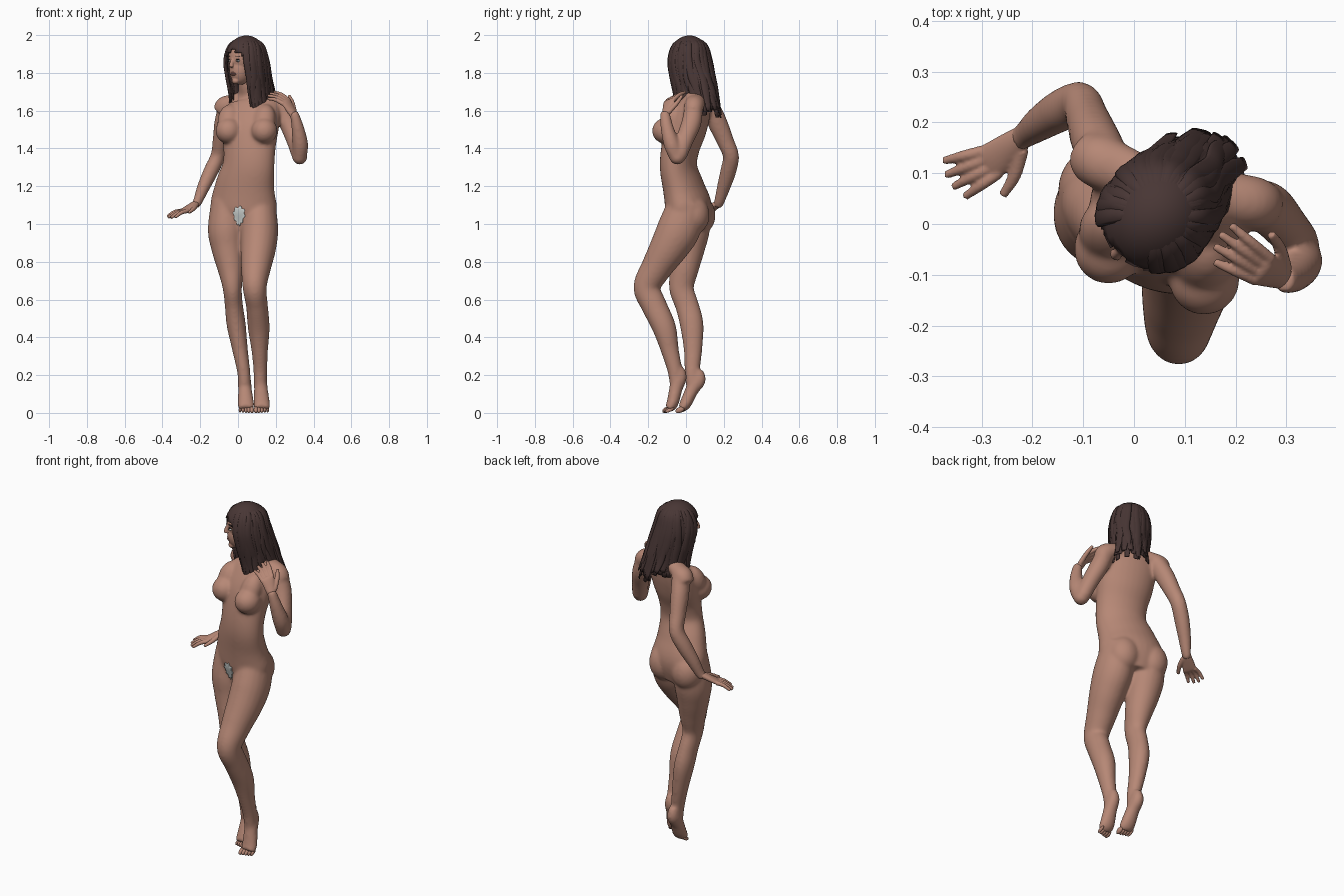
import bpy, bmesh, math, random
from mathutils import Vector, Matrix

random.seed(4)
if "Cube" in bpy.data.objects:
    bpy.data.objects.remove(bpy.data.objects["Cube"])


def material(name, rgb):
    m = bpy.data.materials.new(name)
    m.use_nodes = True
    m.diffuse_color = (*rgb, 1)
    bsdf = m.node_tree.nodes["Principled BSDF"]
    bsdf.inputs["Base Color"].default_value = (*rgb, 1)
    bsdf.inputs["Roughness"].default_value = 0.7
    return m


SKIN = material("skin", (0.47, 0.245, 0.18))
HAIR = material("dark brown hair", (0.065, 0.037, 0.035))
PALE = material("pale leaf and eye white", (0.68, 0.72, 0.70))
LIP = material("lips", (0.38, 0.165, 0.13))
DARK = material("dark eye", (0.03, 0.02, 0.02))


def axis(yaw):
    """Sideways direction (model's left) of a part turned by yaw degrees."""
    return Vector((math.cos(math.radians(yaw)), math.sin(math.radians(yaw)), 0))


def spline(rows, steps=5):
    """Catmull-Rom through rows of any length."""
    r = [Vector(p) for p in rows]
    r = [2 * r[0] - r[1]] + r + [2 * r[-1] - r[-2]]
    out = []
    for a, b, c, d in zip(r, r[1:], r[2:], r[3:]):
        for i in range(steps):
            t = i / steps
            out.append(0.5 * (2 * b + (c - a) * t + (2 * a - 5 * b + 4 * c - d) * t * t
                              + (3 * b - a - 3 * c + d) * t ** 3))
    return out + [r[-2]]


def tube(bm, rows, side=Vector((1, 0, 0)), seg=20, steps=5):
    """Closed loft through rows of x, y, z, half width, half depth."""
    rows = spline(rows, steps)
    pts = [Vector(r[:3]) for r in rows]
    rings = []
    for i, r in enumerate(rows):
        t = (pts[min(i + 1, len(pts) - 1)] - pts[max(i - 1, 0)]).normalized()
        u = (side - t * side.dot(t)).normalized()
        v = t.cross(u)
        rings.append([bm.verts.new(pts[i] + u * r[3] * math.cos(a) + v * r[4] * math.sin(a))
                      for a in (2 * math.pi * k / seg for k in range(seg))])
    for a, b in zip(rings, rings[1:]):
        for k in range(seg):
            n = (k + 1) % seg
            bm.faces.new((a[k], a[n], b[n], b[k]))
    bm.faces.new(rings[0][::-1])
    bm.faces.new(rings[-1])


def ball(bm, centre, radii, yaw=0, tilt=0):
    m = (Matrix.Translation(centre) @ Matrix.Rotation(math.radians(yaw), 4, "Z")
         @ Matrix.Rotation(math.radians(tilt), 4, "X") @ Matrix.Diagonal((*radii, 1)))
    bmesh.ops.create_uvsphere(bm, u_segments=32, v_segments=20, radius=1, matrix=m)


def finish(name, bm, mat, voxel=0, smooth=0):
    bmesh.ops.recalc_face_normals(bm, faces=bm.faces)
    me = bpy.data.meshes.new(name)
    bm.to_mesh(me)
    bm.free()
    me.materials.append(mat)
    for p in me.polygons:
        p.use_smooth = True
    ob = bpy.data.objects.new(name, me)
    bpy.context.scene.collection.objects.link(ob)
    if voxel:
        r = ob.modifiers.new("fuse", "REMESH")
        r.mode, r.voxel_size, r.use_smooth_shade = "VOXEL", voxel, True
    if smooth:
        s = ob.modifiers.new("soften", "SMOOTH")
        s.factor, s.iterations = 0.5, smooth
    return ob


# Feet on tiptoe: the foot joins the body, the toes are their own part
def foot(body_bm, name, x, y, z, ball_x, ball_y):
    tube(body_bm, [(x, y - .012, z + .03, .024, .026), (x, y - .014, z - .02, .035, .042),
                   (x + .003, (y + ball_y) / 2 - .006, z * .5 + .025, .037, .036),
                   (ball_x, ball_y, .05, .044, .032), (ball_x, ball_y - .022, .022, .042, .024)])
    bm = bmesh.new()
    for i in range(5):
        inner = i if x > .08 else 4 - i
        r = .012 - .0012 * inner
        ball(bm, (ball_x - .031 + i * .0155, ball_y - .03 + .004 * inner, .016), (r, .025, r + .003), 0, 25)
    finish(name, bm, SKIN)


# Body: torso, breasts, seat, legs and arms fused into one skin
TURN = -18
bm = bmesh.new()
tube(bm, [(.03, .02, .97, .13, .085), (.03, .015, 1.08, .18, .116), (.037, -.013, 1.19, .163, .104),
          (.055, -.04, 1.3, .142, .093), (.061, -.03, 1.4, .142, .096), (.064, .0, 1.5, .156, .102),
          (.072, .035, 1.59, .158, .088), (.077, .06, 1.65, .135, .068), (.064, .06, 1.695, .075, .056),
          (.05, .045, 1.74, .05, .05), (.04, .025, 1.83, .048, .048)], axis(TURN), 28)
for x, y in ((.139, -.108), (-.049, -.047)):
    ball(bm, (x, y, 1.493), (.07, .072, .069), TURN)
    ball(bm, (x, y + .035, 1.55), (.06, .055, .09), TURN, -25)
for x, y in ((.106, .036), (-.062, .068)):
    ball(bm, (x, y, 1.052), (.088, .088, .105), TURN, 10)
tube(bm, [(.112, .01, 1.12, .085, .1), (.113, -.035, .98, .1, .115), (.108, -.088, .88, .095, .103),
          (.095, -.155, .77, .08, .083), (.088, -.207, .665, .064, .072), (.1, -.17, .57, .058, .068),
          (.11, -.115, .45, .058, .063), (.115, -.085, .33, .044, .048), (.118, -.06, .23, .037, .04),
          (.118, -.05, .15, .034, .036)])
tube(bm, [(-.055, .035, 1.12, .088, .1), (-.06, .02, .97, .1, .106), (-.053, .008, .87, .088, .092),
          (-.038, -.01, .76, .07, .077), (-.03, -.024, .66, .051, .066), (-.022, .005, .57, .048, .063),
          (-.01, .03, .47, .051, .063), (.01, .037, .34, .042, .05), (.03, .033, .22, .035, .04),
          (.035, .035, .15, .034, .036)])
foot(bm, "left_toes", .118, -.022, .21, .126, -.072)
foot(bm, "right_toes", .034, .078, .195, .042, -.002)
tube(bm, [(.05, .075, 1.675, .04, .035), (-.02, .105, 1.648, .05, .04), (-.068, .123, 1.628, .054, .05),
          (-.088, .135, 1.595, .05, .048)], Vector((0, 1, 0)))
tube(bm, [(-.055, .125, 1.63, .048, .05), (-.076, .165, 1.54, .049, .053), (-.092, .208, 1.44, .043, .046),
          (-.106, .238, 1.36, .04, .043), (-.143, .224, 1.28, .04, .043), (-.185, .198, 1.19, .034, .036),
          (-.215, .175, 1.115, .025, .028), (-.23, .165, 1.1, .024, .028)])
tube(bm, [(.09, .07, 1.675, .04, .035), (.17, .055, 1.65, .05, .042), (.23, .043, 1.625, .053, .052),
          (.255, .036, 1.59, .048, .048)], Vector((0, 1, 0)))
tube(bm, [(.228, .042, 1.635, .048, .048), (.265, .03, 1.54, .05, .053), (.298, -.005, 1.45, .045, .048),
          (.326, -.038, 1.36, .041, .043)])
ball(bm, (.327, -.046, 1.352), (.04, .042, .038))
tube(bm, [(.327, -.05, 1.35, .037, .037), (.33, -.075, 1.42, .042, .043), (.318, -.098, 1.5, .035, .036),
          (.302, -.11, 1.57, .026, .029), (.293, -.108, 1.59, .025, .029)])
body = finish("body", bm, SKIN, .007, 22)


# Hands: palm, four fingers and a thumb
def hand(name, wrist, knuckle, tip, side):
    w, k, t = Vector(wrist), Vector(knuckle), Vector(tip)
    s = Vector(side).normalized()
    bm = bmesh.new()
    tube(bm, [(*w, .021, .018), (*w.lerp(k, .5), .03, .017), (*k, .037, .014),
              (*k.lerp(t, .12), .032, .009)], s)
    droop = Vector((0, 0, .008))
    for i, length in enumerate((.8, .96, 1.0, .93)):
        o = (i - 1.5) / 1.5
        a, b = k + s * o * .027, k.lerp(t, length) + s * o * .042
        tube(bm, [(*a, .012, .012), (*(a.lerp(b, .5) + droop), .011, .011), (*b, .008, .008)], s, 10)
    a, b = w.lerp(k, .3) + s * .018, k.lerp(t, .25) + s * .072
    tube(bm, [(*a, .016, .014), (*(a.lerp(b, .5) + s * .008), .013, .012), (*b, .009, .008)], s, 10)
    finish(name, bm, SKIN, .004, 3)


hand("right_hand", (-.212, .178, 1.115), (-.283, .122, 1.07), (-.365, .084, 1.032), (.62, -.78, 0))
hand("left_hand", (.301, -.11, 1.565), (.255, -.09, 1.645), (.162, -.03, 1.687), (.45, .65, .3))

# Head, turned to its right
FACE = -44
S = axis(FACE)
F = Vector((S.y, -S.x, 0))
C = Vector((.036, .014, 1.86))


def on_head(forward, side, up):
    return C + F * forward + S * side + Vector((0, 0, up))


bm = bmesh.new()
ball(bm, on_head(-.008, 0, .02), (.08, .105, .105), FACE)
ball(bm, on_head(.035, 0, -.045), (.056, .06, .078), FACE)
tube(bm, [(*on_head(.085, 0, .02), .008, .012), (*on_head(.101, 0, -.012), .011, .012),
          (*on_head(.104, 0, -.03), .014, .01)], S, 12)
ball(bm, on_head(.07, 0, -.103), (.022, .02, .017), FACE)
finish("head", bm, SKIN, .004, 5)

bm = bmesh.new()
for up in (-.06, -.068):
    ball(bm, on_head(.087, 0, up), (.02, .009, .006), FACE)
finish("lips", bm, LIP)

eyes, dark = bmesh.new(), bmesh.new()
for b in (-.032, .032):
    ball(eyes, on_head(.086, b, .004), (.013, .008, .006), FACE)
    ball(dark, on_head(.091, b, .004), (.005, .005, .005), FACE)
    ball(dark, on_head(.087, b, .011), (.014, .007, .002), FACE)
    ball(dark, on_head(.088, b, .028), (.016, .006, .002), FACE)
finish("eye_whites", eyes, PALE)
finish("irises_lashes_and_brows", dark, DARK)

# Hair cap with an opening for the face
HC = Vector((.044, .018, 1.87))
bm = bmesh.new()
ball(bm, HC, (.106, .118, .128), FACE)
gone = []
for f in bm.faces:
    d = f.calc_center_median() - HC
    if d.dot(F) > .045 and d.z < .06 - abs(d.dot(S)) * .5 or d.z < -.085:
        gone.append(f)
bmesh.ops.delete(bm, geom=gone, context="FACES")
cap = finish("hair_cap", bm, HAIR)
thick = cap.modifiers.new("thickness", "SOLIDIFY")
thick.thickness, thick.offset = .012, -1

# Hair locks swept back from the crown, lowest behind the shoulders
bm = bmesh.new()
COUNT = 46
for i in range(COUNT):
    ang = math.radians(50 + 260 * i / (COUNT - 1))
    out = F * math.cos(ang) * .117 + S * math.sin(ang) * .104
    around = (S * math.cos(ang) - F * math.sin(ang)).normalized()
    back = max(0, -math.cos(ang))
    puff = random.uniform(.97, 1.04)
    flick = random.uniform(-.04, .16)
    end = random.uniform(1.585, 1.65) - .03 * back
    rows = []
    for k, z, lean, w, d in ((.1, 1.992, 0, .006, .004), (.75, 1.952, 0, .016, .007),
                             (1.0, 1.87, 0, .02, .008), (1.0, 1.78, .028, .022, .008),
                             (.92 + flick / 3, 1.7, .06, .021, .007), (.88 + flick, end, .09, .013, .003)):
        p = HC + out * k * puff - F * lean * (.45 + .55 * back)
        p += around * random.uniform(-.007, .007)
        rows.append((p.x, p.y, z, w, d))
    tube(bm, rows, around, 8, 4)
finish("hair_locks", bm, HAIR)

# Small leaf plate laid on the front of the pelvis
bm = bmesh.new()
LOBES = 72
hub = bm.verts.new((.006, -.3, 1.045))
rings = []
for j in range(1, 7):
    ring = []
    for k in range(LOBES):
        a = 2 * math.pi * k / LOBES
        r = (.9 + .1 * math.cos(9 * a)) * j / 6
        ring.append(bm.verts.new((.006 + .031 * r * math.cos(a) * (1 + .35 * math.sin(a)),
                                  -.3, 1.042 + .054 * r * math.sin(a))))
    rings.append(ring)
for k in range(LOBES):
    n = (k + 1) % LOBES
    bm.faces.new((hub, rings[0][k], rings[0][n]))
    for a, b in zip(rings, rings[1:]):
        bm.faces.new((a[k], b[k], b[n], a[n]))
leaf = finish("leaf_plate", bm, PALE)
wrap = leaf.modifiers.new("lay on body", "SHRINKWRAP")
wrap.target, wrap.wrap_method, wrap.offset = body, "PROJECT", .004
wrap.use_project_y, wrap.use_positive_direction = True, True
plate = leaf.modifiers.new("thickness", "SOLIDIFY")
plate.thickness, plate.offset = .005, 0
